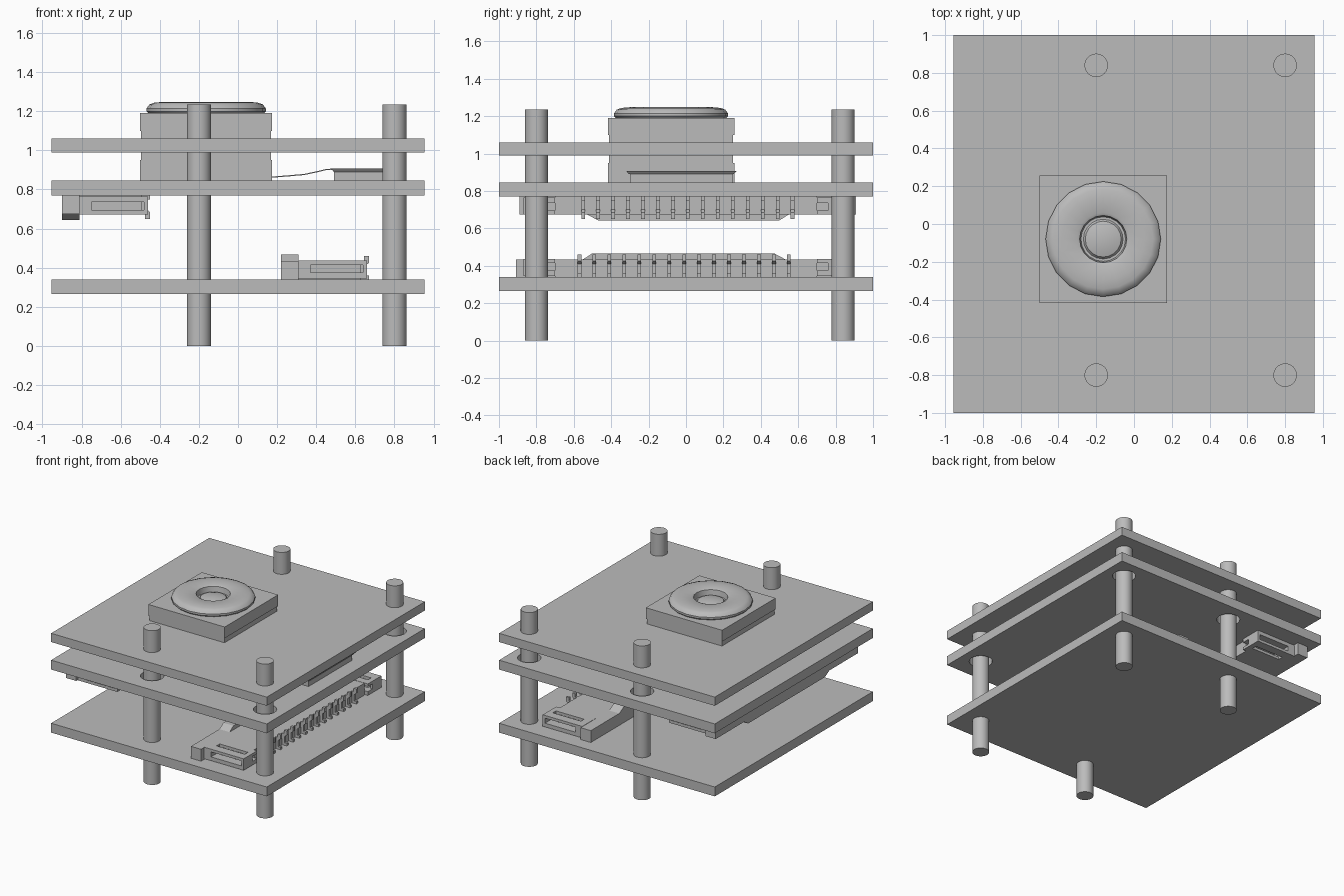
import bpy, bmesh, math
from mathutils import Matrix

cube = bpy.data.objects.get("Cube")
if cube:
    bpy.data.objects.remove(cube, do_unlink=True)

grey = bpy.data.materials.new("plain grey")
grey.use_nodes = True
COLOR = (0.5, 0.5, 0.5, 1)
grey.diffuse_color = COLOR
grey.node_tree.nodes["Principled BSDF"].inputs["Base Color"].default_value = COLOR


def finish(name, bm, smooth=False):
    bmesh.ops.recalc_face_normals(bm, faces=bm.faces)
    mesh = bpy.data.meshes.new(name)
    bm.to_mesh(mesh)
    bm.free()
    mesh.materials.append(grey)
    obj = bpy.data.objects.new(name, mesh)
    bpy.context.collection.objects.link(obj)
    if smooth:
        bpy.ops.object.select_all(action='DESELECT')
        obj.select_set(True)
        bpy.context.view_layer.objects.active = obj
        bpy.ops.object.shade_smooth_by_angle(angle=math.radians(35))
    return obj


def add_box(bm, x, y, z):
    size = Matrix.Diagonal((x[1] - x[0], y[1] - y[0], z[1] - z[0], 1))
    centre = Matrix.Translation((sum(x) / 2, sum(y) / 2, sum(z) / 2))
    bmesh.ops.create_cube(bm, size=1, matrix=centre @ size)


def box(name, x, y, z):
    bm = bmesh.new()
    add_box(bm, x, y, z)
    return finish(name, bm)


def cylinder(name, x, y, z, radius):
    bm = bmesh.new()
    bmesh.ops.create_cone(bm, cap_ends=True, segments=32, radius1=radius, radius2=radius,
                          depth=z[1] - z[0], matrix=Matrix.Translation((x, y, sum(z) / 2)))
    return finish(name, bm, True)


def add_prism(bm, outline, axis, lo, hi):
    """Extrude a 2D outline along x (outline in y, z) or y (outline in x, z)."""
    place = (lambda a, b, t: (t, a, b)) if axis == "x" else (lambda a, b, t: (a, t, b))
    face = bm.faces.new([bm.verts.new(place(a, b, lo)) for a, b in outline])
    made = bmesh.ops.extrude_face_region(bm, geom=[face])["geom"]
    shift = place(0, 0, hi - lo)
    bmesh.ops.translate(bm, vec=shift, verts=[v for v in made if isinstance(v, bmesh.types.BMVert)])


# Three boards
WIDE, LONG = (-0.955, 0.955), (-1, 1)
box("bottom_board", WIDE, LONG, (0.265, 0.34))
middle = box("middle_board", WIDE, LONG, (0.77, 0.845))
box("top_board", WIDE, LONG, (0.99, 1.06))

# Four posts, with clearance holes in the middle board
for x in (-0.2, 0.8):
    for y in (-0.8, 0.84):
        cylinder("post", x, y, (0, 1.235), 0.062)
        cutter = cylinder("hole_cutter", x, y, (0.7, 0.9), 0.085)
        cutter.hide_render = True
        cut = middle.modifiers.new("hole", 'BOOLEAN')
        cut.object = cutter
        cut.operation = 'DIFFERENCE'
        cut.solver = 'EXACT'
        bpy.context.view_layer.objects.active = middle
        bpy.ops.object.modifier_apply(modifier=cut.name)
        bpy.data.objects.remove(cutter, do_unlink=True)

# Square button housing in stacked layers
CX, CY = -0.163, -0.08
for name, half, z in (("housing_base", 0.338, (0.845, 0.95)),
                      ("housing_core", 0.332, (0.95, 1.10)),
                      ("housing_cap", 0.338, (1.10, 1.19))):
    box(name, (CX - half, CX + half), (CY - half, CY + half), z)

# Rounded ring with a domed centre
profile = [(0.29, 1.185), (0.305, 1.20), (0.305, 1.215), (0.29, 1.235), (0.265, 1.244),
           (0.22, 1.248), (0.14, 1.245), (0.125, 1.238), (0.118, 1.195), (0.105, 1.195),
           (0.095, 1.208), (0.06, 1.218), (0, 1.222)]
bm = bmesh.new()
verts = [bm.verts.new((r, 0, z)) for r, z in profile]
edges = [bm.edges.new(pair) for pair in zip(verts, verts[1:])]
bmesh.ops.spin(bm, geom=verts + edges, cent=(0, 0, 0), axis=(0, 0, 1),
               angle=math.tau, steps=20, use_duplicate=False)
bmesh.ops.remove_doubles(bm, verts=bm.verts, dist=0.0005)
bmesh.ops.translate(bm, verts=bm.verts, vec=(CX, CY, 0))
finish("button_ring", bm, True)

# Low tray with a flared lid, joined to the housing by a thin ribbon
box("tray_body", (0.49, 0.835), (-0.3, 0.25), (0.845, 0.89))
bm = bmesh.new()
add_box(bm, (0.475, 0.855), (-0.32, 0.27), (0.89, 0.907))
for v in bm.verts:
    if v.co.z < 0.9:
        v.co.x += 0.015 if v.co.x < 0.6 else -0.015
        v.co.y += 0.015 if v.co.y < 0 else -0.015
finish("tray_lid", bm)
path = [(0.17, 0.866), (0.25, 0.872), (0.34, 0.88), (0.41, 0.895), (0.45, 0.905), (0.49, 0.907)]
bm = bmesh.new()
add_prism(bm, path + [(x, z - 0.006) for x, z in reversed(path)], "y", -0.2, 0.12)
finish("ribbon", bm, True)


def connector(move):
    parts = {}

    def part(name):
        return parts.setdefault(name, bmesh.new())

    # Long back bar with a raised, chamfered ridge
    bar = part("connector_bar")
    add_box(bar, (0.22, 0.31), (-0.91, 0.89), (0.34, 0.435))
    add_prism(bar, [(-0.55, 0.435), (-0.5, 0.467), (0.47, 0.467), (0.53, 0.435)], "x", 0.22, 0.31)
    add_box(part("connector_body"), (0.31, 0.63), (-0.7, 0.7), (0.34, 0.435))

    # Slotted end arms
    arm = part("connector_arms")
    for s in (-1, 1):
        def span(a, b):
            return tuple(sorted((s * a, s * b)))
        for z in ((0.345, 0.375), (0.415, 0.437)):
            add_box(arm, (0.31, 0.66), span(0.70, 0.76), z)
            add_box(arm, (0.31, 0.66), span(0.80, 0.87), z)
            add_box(arm, (0.31, 0.37), span(0.76, 0.80), z)
            add_box(arm, (0.62, 0.66), span(0.76, 0.80), z)
        add_box(arm, (0.31, 0.37), span(0.70, 0.87), (0.375, 0.415))
        add_box(arm, (0.64, 0.66), span(0.76, 0.87), (0.375, 0.415))

    # Row of hooked contacts
    pins = part("connector_contacts")
    hook = [(0.6, 0.435), (0.645, 0.435), (0.645, 0.46), (0.67, 0.46), (0.67, 0.425),
            (0.65, 0.41), (0.65, 0.36), (0.67, 0.36), (0.67, 0.34), (0.6, 0.34)]
    for i in range(15):
        y = -0.57 + i * 0.08
        add_prism(pins, hook, "y", y - 0.01, y + 0.01)

    for name, bm in parts.items():
        bmesh.ops.transform(bm, matrix=move, verts=bm.verts)
        finish(name, bm)


# One connector on the bottom board, one hanging turned over under the middle board
connector(Matrix())
connector(Matrix.Translation((-1.12, 0, 1.11)) @ Matrix.Rotation(math.pi, 4, 'X'))
